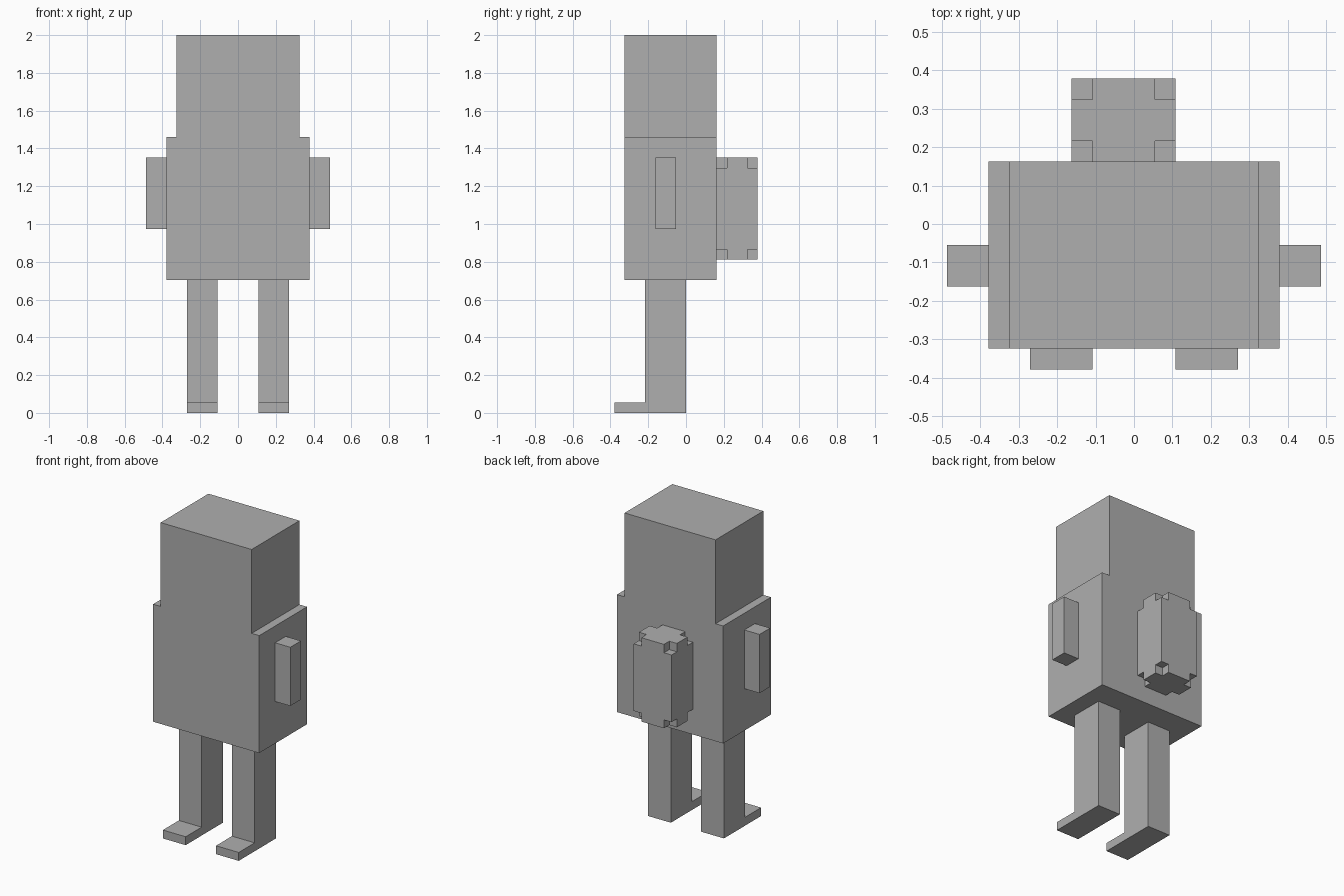
import bpy
import bmesh
from itertools import product
from mathutils import Vector

if "Cube" in bpy.data.objects:
    bpy.data.objects.remove(bpy.data.objects["Cube"], do_unlink=True)

U = 2 / 37  # one block unit

grey = bpy.data.materials.new("plain_grey")
grey.use_nodes = True
colour = (0.43, 0.43, 0.43, 1)
grey.diffuse_color = colour
grey.node_tree.nodes["Principled BSDF"].inputs["Base Color"].default_value = colour


def finish(name, bm):
    bmesh.ops.recalc_face_normals(bm, faces=bm.faces)
    mesh = bpy.data.meshes.new(name)
    bm.to_mesh(mesh)
    bm.free()
    mesh.materials.append(grey)
    obj = bpy.data.objects.new(name, mesh)
    bpy.context.collection.objects.link(obj)
    return obj


def extrude_profile(name, points, direction):
    """Extrude a flat outline, given in block units."""
    bm = bmesh.new()
    face = bm.faces.new([bm.verts.new(Vector(p) * U) for p in points])
    result = bmesh.ops.extrude_face_region(bm, geom=[face], use_keep_orig=True)
    verts = [g for g in result["geom"] if isinstance(g, bmesh.types.BMVert)]
    bmesh.ops.translate(bm, verts=verts, vec=Vector(direction) * U)
    return finish(name, bm)


def notched_box(name, low, high):
    """Box with a one-unit cube missing at each of its eight corners."""
    cuts = [(a, a + 1, b - 1, b) for a, b in zip(low, high)]
    solid = {c for c in product(range(3), repeat=3) if 1 in c}
    bm = bmesh.new()
    for cell in solid:
        for axis, side in product(range(3), (0, 1)):
            neighbour = list(cell)
            neighbour[axis] += 2 * side - 1
            if tuple(neighbour) in solid:
                continue
            quad = []
            for i, j in ((0, 0), (1, 0), (1, 1), (0, 1)):
                corner = list(cell)
                corner[axis] += side
                corner[(axis + 1) % 3] += i
                corner[(axis + 2) % 3] += j
                quad.append(bm.verts.new([cuts[k][corner[k]] * U for k in range(3)]))
            bm.faces.new(quad)
    bmesh.ops.remove_doubles(bm, verts=bm.verts, dist=0.001)
    bmesh.ops.recalc_face_normals(bm, faces=bm.faces)
    bmesh.ops.dissolve_limit(bm, angle_limit=0.01, verts=bm.verts, edges=bm.edges)
    return finish(name, bm)


# Torso and narrower head share one front outline
half = [(7, 13), (7, 27), (6, 27), (6, 37)]
outline = half + [(-x, z) for x, z in reversed(half)]
extrude_profile("body_and_head", [(x, -6, z) for x, z in outline], (0, 9, 0))

# Legs with flat feet, and stubby arms
leg = [(0, 0), (0, 13), (-4, 13), (-4, 1), (-7, 1), (-7, 0)]
arm = [(-3, 18), (-1, 18), (-1, 25), (-3, 25)]
for side, s in (("left", 1), ("right", -1)):
    extrude_profile(side + "_leg", [(2 * s, y, z) for y, z in leg], (3 * s, 0, 0))
    extrude_profile(side + "_arm", [(7 * s, y, z) for y, z in arm], (2 * s, 0, 0))

# Air tank on the back, set slightly off centre
notched_box("back_tank", (-3, 3, 15), (2, 7, 25))
